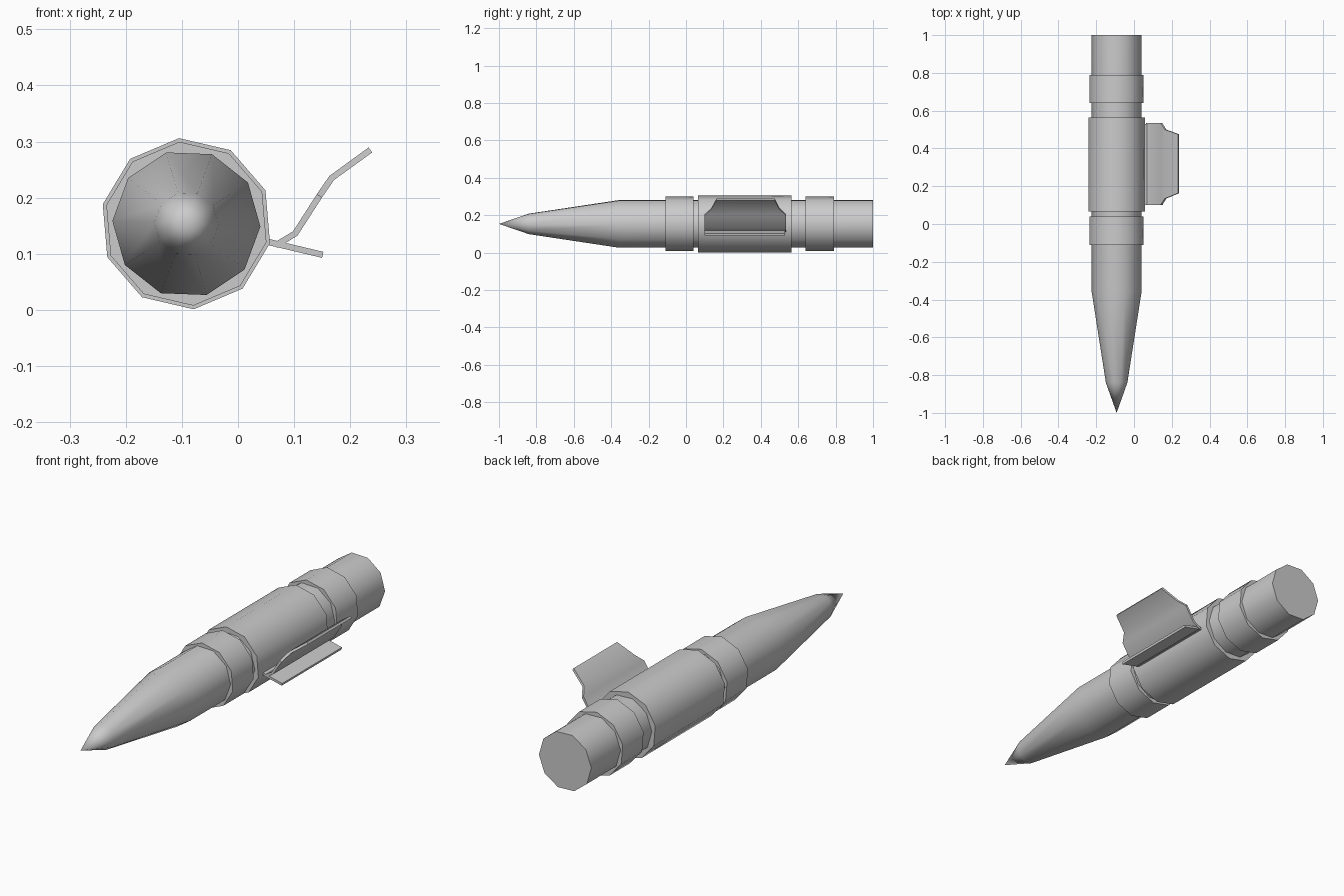
import bpy, math

if "Cube" in bpy.data.objects:
    bpy.data.objects.remove(bpy.data.objects["Cube"])

CX = -0.092
CZ = 0.1535
SIDES = 10


def make_object(name, verts, faces, angle):
    mesh = bpy.data.meshes.new(name)
    mesh.from_pydata(verts, [], faces)
    obj = bpy.data.objects.new(name, mesh)
    bpy.context.collection.objects.link(obj)
    bpy.ops.object.select_all(action='DESELECT')
    obj.select_set(True)
    bpy.context.view_layer.objects.active = obj
    bpy.ops.object.mode_set(mode='EDIT')
    bpy.ops.mesh.select_all(action='SELECT')
    bpy.ops.mesh.normals_make_consistent(inside=False)
    bpy.ops.object.mode_set(mode='OBJECT')
    bpy.ops.object.shade_smooth_by_angle(angle=math.radians(angle))
    return obj


def lathe(name, profile, phase):
    """Ten-sided solid along y from (y, radius) pairs; radius 0 is a point."""
    verts, rings, faces = [], [], []
    for y, r in profile:
        n = SIDES if r > 0 else 1
        rings.append([len(verts) + i for i in range(n)])
        for i in range(n):
            a = math.radians(phase) + math.tau * i / SIDES
            verts.append((CX + r * math.cos(a), y, CZ + r * math.sin(a)))
    for a, b in zip(rings, rings[1:]):
        for i in range(SIDES):
            j = (i + 1) % SIDES
            if len(a) == 1:
                faces.append((a[0], b[i], b[j]))
            else:
                faces.append((a[i], a[j], b[j], b[i]))
    for ring in (rings[0], rings[-1]):
        if len(ring) > 1:
            faces.append(tuple(ring))
    return make_object(name, verts, faces, 40)


def plate(name, sections, angle):
    """Bent plate; each section is (x, z, normal x, normal z, y min, y max)."""
    verts, faces = [], []
    t = 0.0055
    for x, z, nx, nz, y0, y1 in sections:
        for s, y in ((1, y0), (1, y1), (-1, y1), (-1, y0)):
            verts.append((x + s * t * nx, y, z + s * t * nz))
    for k in range(len(sections) - 1):
        a, b = 4 * k, 4 * k + 4
        for i in range(4):
            j = (i + 1) % 4
            faces.append((a + i, a + j, b + j, b + i))
    last = len(verts) - 4
    faces += [(0, 1, 2, 3), (last, last + 1, last + 2, last + 3)]
    return make_object(name, verts, faces, angle)


# Main barrel with tapered nose and pointed tip
lathe("barrel", [(-1.0, 0), (-0.84, 0.057), (-0.36, 0.132), (1.0, 0.132)], -2.2)

# Thick middle sleeve and the two collars either side of it
lathe("middle_sleeve", [(0.065, 0.153), (0.565, 0.153)], -13.1)
for name, y0, y1 in (("front_collar", -0.11, 0.04), ("rear_collar", 0.64, 0.79)):
    lathe(name, [(y0, 0.1465), (y1, 0.1465)], -13.1)

# Flat lower flange projecting from the sleeve
plate("lower_flange", [(0.05, 0.122, 0.23, 0.97, 0.10, 0.53),
                       (0.151, 0.098, 0.23, 0.97, 0.10, 0.53)], 30)

# Curved upper fin, narrowing towards its outer edge
plate("curved_fin", [(0.067, 0.115, -0.5, 0.86, 0.10, 0.535),
                     (0.102, 0.136, -0.72, 0.7, 0.10, 0.535),
                     (0.145, 0.203, -0.85, 0.53, 0.10, 0.535),
                     (0.167, 0.235, -0.75, 0.66, 0.135, 0.50),
                     (0.236, 0.285, -0.58, 0.81, 0.163, 0.475)], 40)
